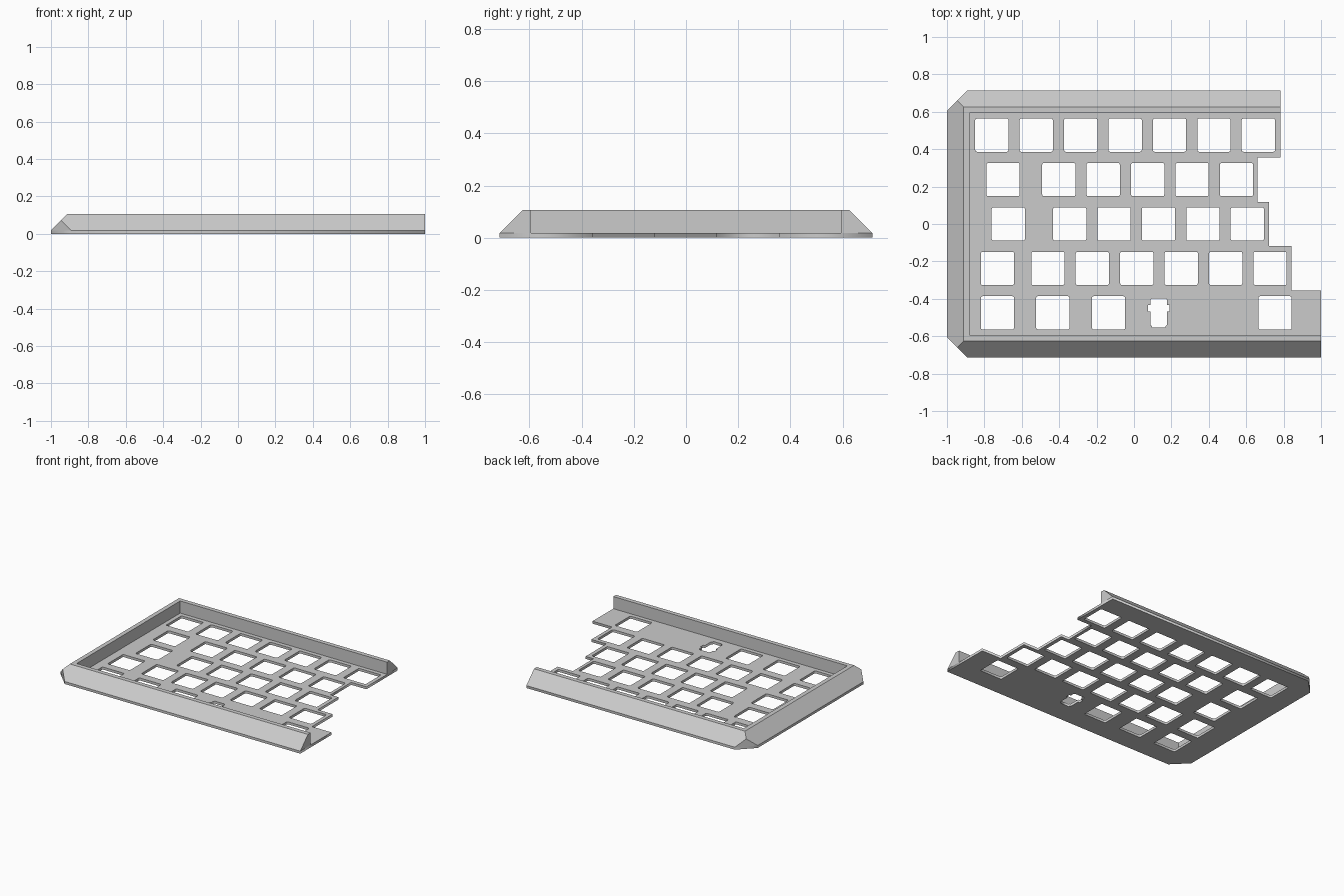
import bpy, bmesh, math
from mathutils import Vector

cube = bpy.data.objects.get("Cube")
if cube:
    bpy.data.objects.remove(cube, do_unlink=True)

PITCH = 0.2375      # key spacing
HOLE = 0.178        # switch opening
THICK = 0.018       # plate thickness
TOP = 0.106         # rim height
HALF_Y = 0.714
CUT = 0.108         # corner cut
BACK_X = 0.782      # right end of the back rim

grey = bpy.data.materials.new("light_grey")
grey.use_nodes = True
grey.diffuse_color = (0.6, 0.6, 0.6, 1)
grey.node_tree.nodes["Principled BSDF"].inputs["Base Color"].default_value = (0.6, 0.6, 0.6, 1)


def rounded_square(cx, cy, size, r=0.009):
    pts = []
    for i, (sx, sy) in enumerate([(1, 1), (-1, 1), (-1, -1), (1, -1)]):
        for k in range(3):
            a = math.radians(90 * i + 45 * k)
            pts.append((cx + sx * (size / 2 - r) + r * math.cos(a),
                        cy + sy * (size / 2 - r) + r * math.sin(a)))
    return pts


def row(start, count):
    return [start + i * PITCH for i in range(count)]


# Plate outline with the stepped right edge
s1, s2 = 1.5 * PITCH, 0.5 * PITCH
outline = [(-1 + CUT, -HALF_Y), (1, -HALF_Y), (1, -s1), (0.843, -s1), (0.843, -s2),
           (0.723, -s2), (0.723, s2), (0.66, s2), (0.66, s1), (BACK_X, s1),
           (BACK_X, HALF_Y), (-1 + CUT, HALF_Y), (-1, HALF_Y - CUT), (-1, -HALF_Y + CUT)]

# Switch openings, rows from back to front
rows = [row(-0.76, 7),
        [-0.7] + row(-0.402, 5),
        [-0.672] + row(-0.344, 5),
        [-0.73] + row(-0.46, 6),
        [-0.73, -0.434, -0.136, 0.754]]
loops = [outline]
for i, xs in enumerate(rows):
    loops += [rounded_square(x, (2 - i) * PITCH, HOLE) for x in xs]

# Stabiliser slot with side notches
half = [(0.036, -0.553), (0.036, -0.545), (0.045, -0.54), (0.045, -0.467), (0.058, -0.467),
        (0.058, -0.434), (0.045, -0.434), (0.045, -0.405), (0.036, -0.398)]
loops.append([(0.132 + x, y) for x, y in half] + [(0.132 - x, y) for x, y in reversed(half)])

curve = bpy.data.curves.new("switch_plate", 'CURVE')
curve.dimensions = '2D'
curve.fill_mode = 'BOTH'
curve.extrude = THICK / 2
for loop in loops:
    spline = curve.splines.new('POLY')
    spline.points.add(len(loop) - 1)
    for p, (x, y) in zip(spline.points, loop):
        p.co = (x, y, 0, 1)
    spline.use_cyclic_u = True
plate = bpy.data.objects.new("switch_plate", curve)
bpy.context.collection.objects.link(plate)
plate.location.z = THICK / 2
bpy.ops.object.select_all(action='DESELECT')
plate.select_set(True)
bpy.context.view_layer.objects.active = plate
bpy.ops.object.convert(target='MESH')
plate = bpy.context.object
plate.data.materials.clear()
plate.data.materials.append(grey)

# Sloped rim swept along front, left and back
slope = TOP - THICK
profile = [(0, THICK), (slope, TOP), (0.12, TOP), (0.12, THICK)]
bm = bmesh.new()
path = [(1, -1, 0), (-1, -1, 1), (-1, 1, 1), (BACK_X, 1, 0)]
rings = [[bm.verts.new((x + d * corner, side * (HALF_Y - d), z)) for d, z in profile]
         for x, side, corner in path]
for a, b in zip(rings, rings[1:]):
    for i in range(4):
        j = (i + 1) % 4
        bm.faces.new((a[i], a[j], b[j], b[i]))
bm.faces.new(rings[0])
bm.faces.new(rings[-1])

# Vertical cuts across the two left corners
for side in (-1, 1):
    cut = bmesh.ops.bisect_plane(bm, geom=bm.verts[:] + bm.edges[:] + bm.faces[:],
                                 plane_co=Vector((-1 + CUT, side * HALF_Y, 0)),
                                 plane_no=Vector((-1, side, 0)).normalized(),
                                 clear_outer=True)
    edges = [e for e in cut["geom_cut"] if isinstance(e, bmesh.types.BMEdge)]
    bmesh.ops.contextual_create(bm, geom=edges)
bmesh.ops.recalc_face_normals(bm, faces=bm.faces[:])
mesh = bpy.data.meshes.new("sloped_rim")
bm.to_mesh(mesh)
bm.free()
mesh.materials.append(grey)
rim = bpy.data.objects.new("sloped_rim", mesh)
bpy.context.collection.objects.link(rim)
